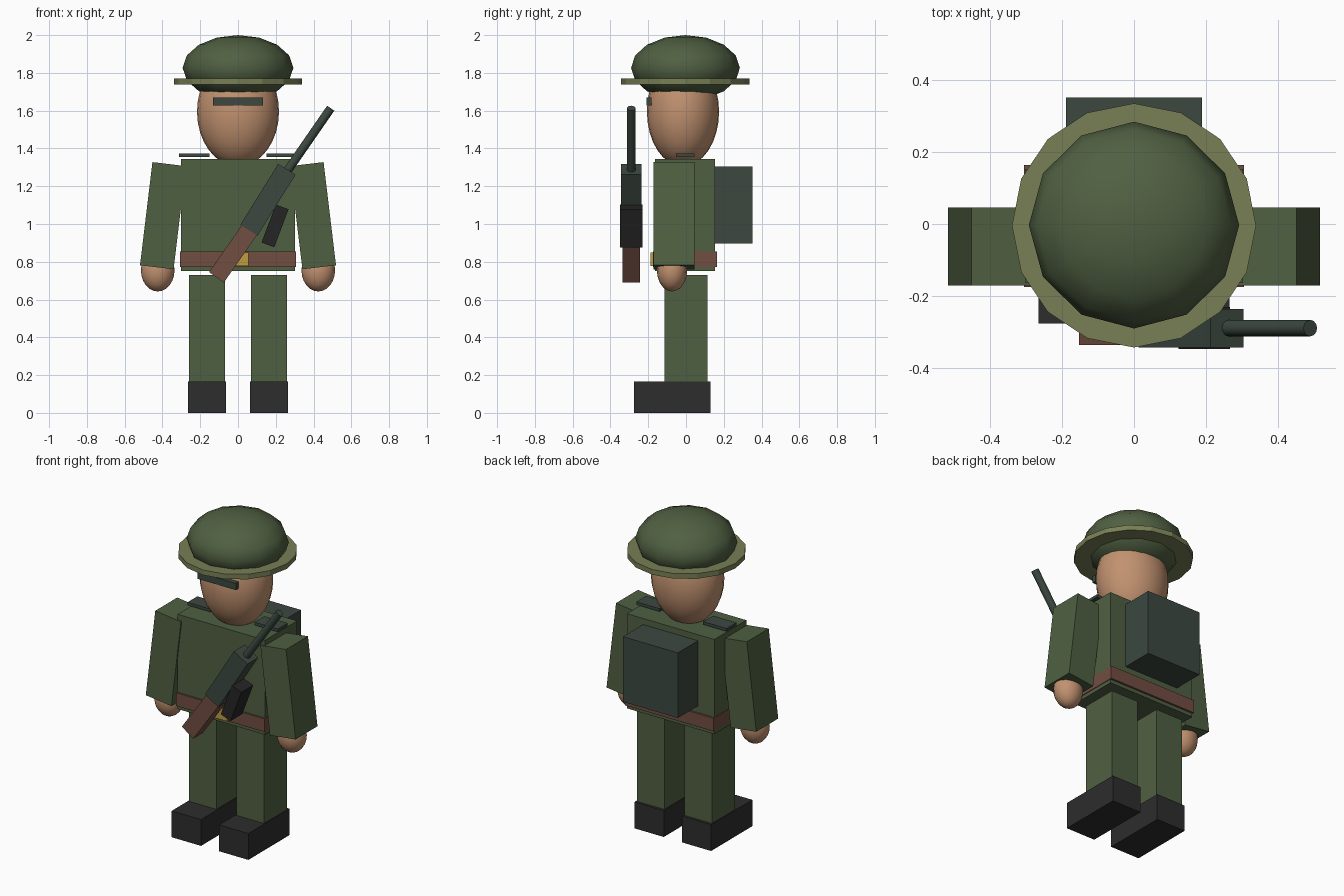
import bpy
import math
from mathutils import Vector

cube = bpy.data.objects.get("Cube")
if cube:
    bpy.data.objects.remove(cube, do_unlink=True)


def make_material(name, hex_code):
    """Flat material from an sRGB hex code, stored as linear values."""
    srgb = [int(hex_code[i:i + 2], 16) / 255 for i in (0, 2, 4)]
    color = [c / 12.92 if c < 0.04045 else ((c + 0.055) / 1.055) ** 2.4 for c in srgb] + [1]
    mat = bpy.data.materials.new(name)
    mat.use_nodes = True
    mat.diffuse_color = color
    mat.node_tree.nodes["Principled BSDF"].inputs["Base Color"].default_value = color
    return mat


green = make_material("uniform green", "506042")
tan = make_material("brim olive tan", "787F55")
skin = make_material("skin", "C29270")
black = make_material("boot black", "2D2D2E")
dark = make_material("magazine black", "252526")
slate = make_material("slate green", "3C4840")
brown = make_material("leather brown", "714D41")
gold = make_material("buckle gold", "C09C40")


def finish(name, mat, smooth=False):
    obj = bpy.context.object
    obj.name = name
    obj.data.materials.append(mat)
    bpy.ops.object.transform_apply(location=False, rotation=False, scale=True)
    if smooth:
        bpy.ops.object.shade_smooth_by_angle(angle=math.radians(50))
    return obj


def box(name, mat, center, size, tilt=0):
    bpy.ops.mesh.primitive_cube_add(size=1, location=center, rotation=(0, tilt, 0))
    bpy.context.object.scale = size
    return finish(name, mat)


def span(name, mat, x, y, z):
    """Upright box given by its (min, max) range on each axis."""
    ranges = (x, y, z)
    return box(name, mat, [(a + b) / 2 for a, b in ranges], [b - a for a, b in ranges])


def ball(name, mat, center, radii, segments, rings):
    bpy.ops.mesh.primitive_uv_sphere_add(segments=segments, ring_count=rings, radius=1, location=center)
    bpy.context.object.scale = radii
    obj = finish(name, mat)
    bpy.ops.object.shade_smooth()
    return obj


def between(a, b):
    """Middle, length and sideways tilt of a segment in the xz plane."""
    a, b = Vector(a), Vector(b)
    d = b - a
    return (a + b) / 2, d.length, math.atan2(d.x, d.z)


def bar(name, mat, a, b, width, depth):
    mid, length, tilt = between(a, b)
    return box(name, mat, mid, (width, depth, length), tilt)


# Torso, belt and pack
span("torso", green, (-0.303, 0.303), (-0.164, 0.153), (0.75, 1.343))
span("belt", brown, (-0.307, 0.307), (-0.175, 0.165), (0.773, 0.855))
span("belt_buckle", gold, (-0.055, 0.055), (-0.188, -0.165), (0.777, 0.85))
span("backpack", slate, (-0.19, 0.19), (0.15, 0.352), (0.897, 1.305))

# Paired limbs and shoulder straps
for side, s in (("left", 1), ("right", -1)):
    box(side + "_leg", green, (s * 0.165, 0, 0.445), (0.19, 0.23, 0.57))
    box(side + "_boot", black, (s * 0.164, -0.073, 0.0825), (0.203, 0.407, 0.165))
    box(side + "_arm", green, (s * 0.397, -0.063, 1.044), (0.179, 0.217, 0.55), -s * 0.12)
    ball(side + "_hand", skin, (s * 0.425, -0.074, 0.755), (0.089, 0.08, 0.112), 16, 12)
    box(side + "_shoulder_strap", slate, (s * 0.232, -0.004, 1.364), (0.162, 0.098, 0.018))

# Head, eyewear and helmet
ball("head", skin, (0, -0.016, 1.595), (0.217, 0.191, 0.29), 24, 16)
span("goggles", slate, (-0.132, 0.132), (-0.21, -0.182), (1.628, 1.67))
ball("helmet_dome", green, (0, -0.003, 1.826), (0.293, 0.288, 0.174), 12, 8)
bpy.ops.mesh.primitive_cylinder_add(vertices=16, radius=0.34, depth=0.032, location=(0, -0.004, 1.754),
                                    rotation=(0, 0, math.pi / 2))
finish("helmet_brim", tan)

# Rifle slung across the chest
grip_y = -0.29
bar("rifle_stock", brown, (-0.114, grip_y, 0.718), (0.062, grip_y, 0.97), 0.096, 0.093)
bar("rifle_body", slate, (0.058, grip_y, 0.967), (0.259, grip_y, 1.29), 0.108, 0.107)
box("rifle_magazine", dark, (0.196, grip_y, 0.99), (0.072, 0.117, 0.215), 0.36)
mid, length, tilt = between((0.25, grip_y, 1.265), (0.491, grip_y, 1.613))
bpy.ops.mesh.primitive_cylinder_add(vertices=12, radius=0.023, depth=length, location=mid, rotation=(0, tilt, 0))
finish("rifle_barrel", slate, smooth=True)
